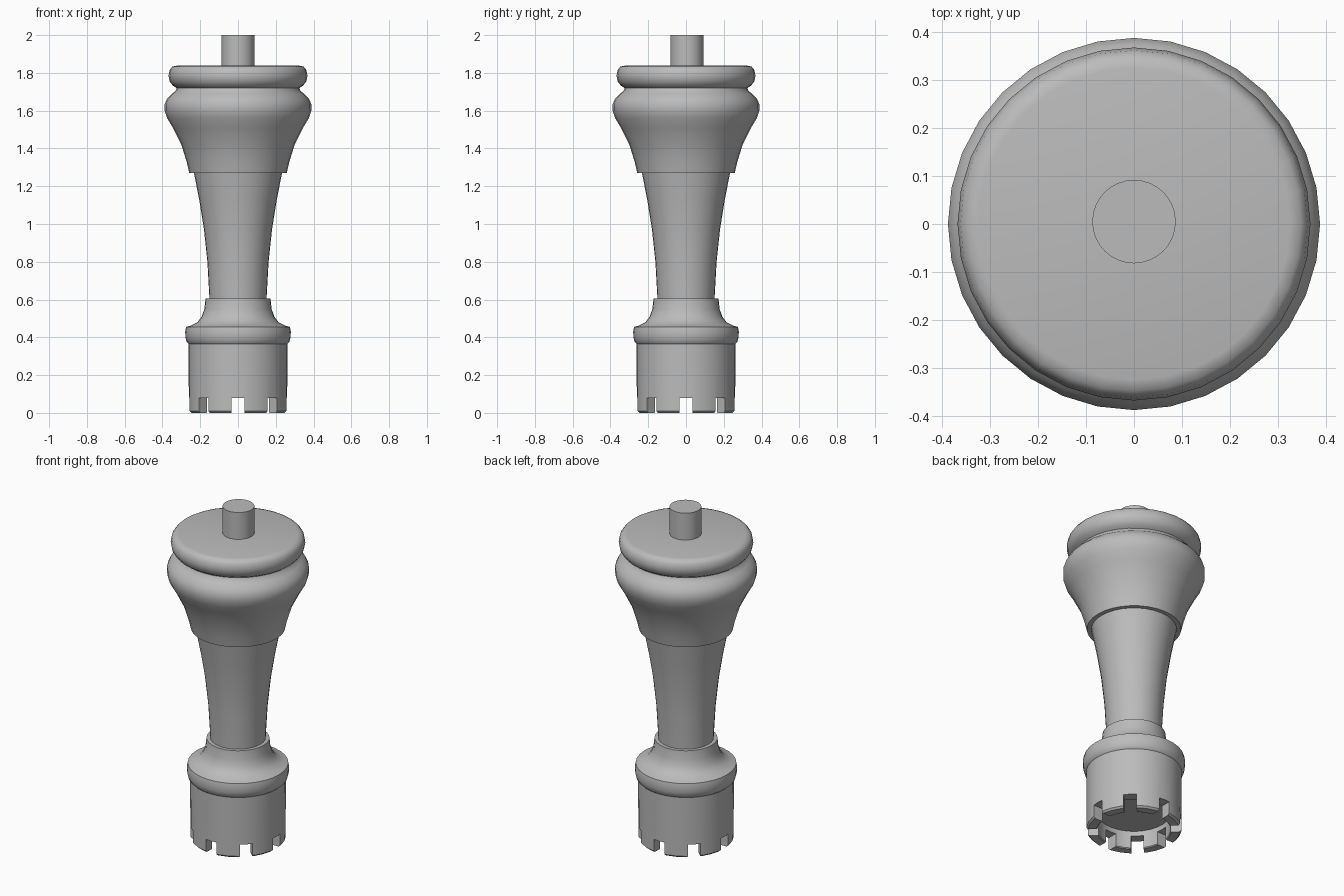
import bpy
import bmesh
from math import radians, tau
from mathutils import Matrix

SEGMENTS = 32
NOTCHES = 8

cube = bpy.data.objects.get("Cube")
if cube:
    bpy.data.objects.remove(cube, do_unlink=True)

# Single flat grey
grey = bpy.data.materials.new("plain_grey")
grey.use_nodes = True
grey.diffuse_color = (0.5, 0.5, 0.5, 1)
grey.node_tree.nodes["Principled BSDF"].inputs["Base Color"].default_value = (0.5, 0.5, 0.5, 1)


def add_object(name, bm):
    bmesh.ops.recalc_face_normals(bm, faces=bm.faces)
    mesh = bpy.data.meshes.new(name)
    bm.to_mesh(mesh)
    bm.free()
    mesh.materials.append(grey)
    obj = bpy.data.objects.new(name, mesh)
    bpy.context.collection.objects.link(obj)
    return obj


def smooth(obj):
    bpy.ops.object.select_all(action="DESELECT")
    obj.select_set(True)
    bpy.context.view_layer.objects.active = obj
    bpy.ops.object.shade_smooth_by_angle(angle=radians(42))


def lathe(name, profile):
    """Turn a (radius, height) profile around the z axis; both ends are capped."""
    bm = bmesh.new()
    rings = []
    for r, z in profile:
        ring = [bm.verts.new(Matrix.Rotation(tau * i / SEGMENTS, 3, "Z") @ Matrix.Identity(3).col[0] * r)
                for i in range(SEGMENTS)]
        for v in ring:
            v.co.z = z
        rings.append(ring)
    for low, high in zip(rings, rings[1:]):
        for i in range(SEGMENTS):
            j = (i + 1) % SEGMENTS
            bm.faces.new((low[i], low[j], high[j], high[i]))
    bm.faces.new(rings[0])
    bm.faces.new(rings[-1])
    return add_object(name, bm)


# Hollow cup with its collar and flared neck
cup = lathe("notched_cup", [
    (0.2, 0.11), (0.2, 0.005), (0.205, 0), (0.25, 0), (0.26, 0.01),
    (0.262, 0.365), (0.272, 0.375), (0.278, 0.4), (0.28, 0.43), (0.275, 0.455),
    (0.25, 0.462), (0.215, 0.48), (0.192, 0.51), (0.178, 0.55), (0.172, 0.605)])

# Notches around the rim of the cup
bm = bmesh.new()
for i in range(NOTCHES):
    place = (Matrix.Rotation(tau * i / NOTCHES, 4, "Z")
             @ Matrix.Translation((0.24, 0, 0.03))
             @ Matrix.Diagonal((0.16, 0.07, 0.1, 1)))
    bmesh.ops.create_cube(bm, size=1, matrix=place)
cutter = add_object("notch_cutter", bm)
cutter.hide_render = True
cut = cup.modifiers.new("notches", "BOOLEAN")
cut.operation = "DIFFERENCE"
cut.solver = "EXACT"
cut.object = cutter
graph = bpy.context.evaluated_depsgraph_get()
cup.data = bpy.data.meshes.new_from_object(cup.evaluated_get(graph))
cup.modifiers.clear()
bpy.data.objects.remove(cutter, do_unlink=True)

# Tapered shaft
shaft = lathe("tapered_shaft", [
    (0.15, 0.58), (0.152, 0.62), (0.162, 0.8), (0.18, 0.97),
    (0.204, 1.12), (0.235, 1.28)])

# Flared head with a bulge, a groove and a rounded top ring
head = lathe("flared_head", [
    (0.258, 1.27), (0.272, 1.33), (0.3, 1.42), (0.345, 1.51), (0.375, 1.56),
    (0.388, 1.6), (0.388, 1.635), (0.375, 1.665), (0.35, 1.69), (0.33, 1.705),
    (0.325, 1.72), (0.345, 1.733), (0.362, 1.755), (0.368, 1.785),
    (0.362, 1.815), (0.348, 1.833), (0.325, 1.838)])

# Peg on top
peg = lathe("top_peg", [(0.087, 1.82), (0.087, 2)])
peg.location.y = 0.005

for part in (cup, shaft, head, peg):
    smooth(part)
